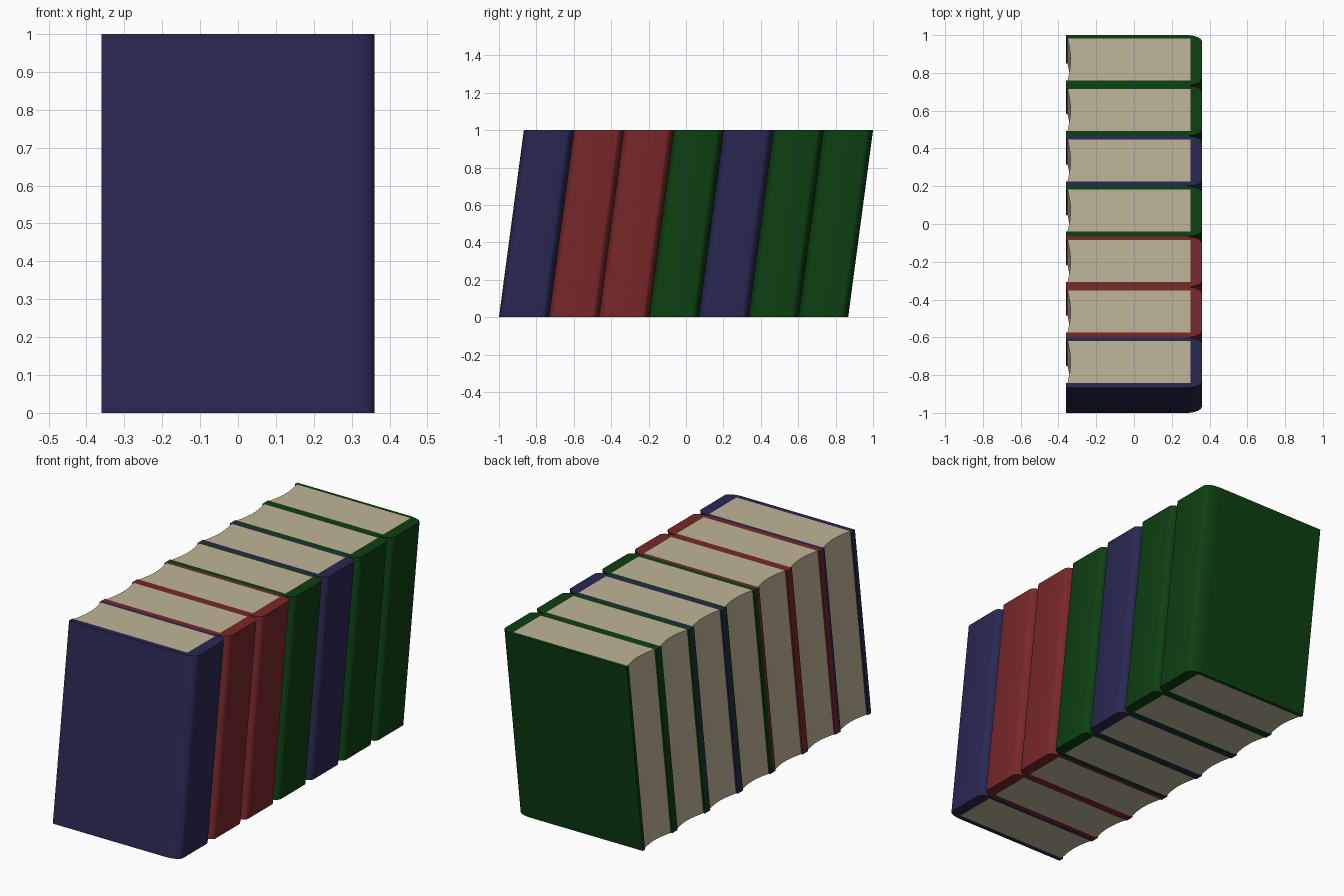
import bpy
import bmesh
import math

cube = bpy.data.objects.get("Cube")
if cube:
    bpy.data.objects.remove(cube, do_unlink=True)

COUNT = 7
LEAN = 0.133                      # how far the top shifts towards the back
DEPTH = (2.0 - LEAN) / COUNT      # thickness of one book
HALF = 0.36                       # half the cover width
FRONT, BACK = 0.026, 0.018        # board thicknesses
SPINE = 0.30                      # inner face of the spine


def material(name, rgb):
    mat = bpy.data.materials.new(name)
    mat.use_nodes = True
    mat.diffuse_color = (*rgb, 1)
    bsdf = mat.node_tree.nodes["Principled BSDF"]
    bsdf.inputs["Base Color"].default_value = (*rgb, 1)
    bsdf.inputs["Roughness"].default_value = 0.8
    return mat


COLOURS = {
    "blue": material("navy blue cloth", (0.022, 0.021, 0.085)),
    "red": material("dark red cloth", (0.19, 0.021, 0.023)),
    "green": material("dark green cloth", (0.004, 0.05, 0.006)),
}
PAPER = material("cream paper", (0.52, 0.46, 0.31))


def leaning_prism(name, outline, y0, mat):
    """Extrude an outline in plan from the floor to z = 1, leaning back."""
    bm = bmesh.new()
    rings = [[bm.verts.new((x, y0 + y + LEAN * z, z)) for x, y in outline]
             for z in (0, 1)]
    low, high = rings
    bm.faces.new(low[::-1])
    bm.faces.new(high)
    for i in range(len(outline)):
        j = (i + 1) % len(outline)
        bm.faces.new((low[i], low[j], high[j], high[i]))
    bmesh.ops.recalc_face_normals(bm, faces=bm.faces)
    mesh = bpy.data.meshes.new(name)
    bm.to_mesh(mesh)
    bm.free()
    mesh.materials.append(mat)
    obj = bpy.data.objects.new(name, mesh)
    bpy.context.collection.objects.link(obj)
    bpy.ops.object.select_all(action="DESELECT")
    obj.select_set(True)
    bpy.context.view_layer.objects.active = obj
    bpy.ops.object.shade_smooth_by_angle(angle=math.radians(35))
    return obj


# Cover plan: a U open at the fore edge, with rounded spine corners
RX, RY = 0.08, 0.035
corner = [(HALF - RX + RX * math.sin(a), RY - RY * math.cos(a))
          for a in (math.radians(15 * i) for i in range(7))]
cover_plan = [(-HALF, 0)] + corner
cover_plan += [(x, DEPTH - y) for x, y in reversed(corner)]
cover_plan += [(-HALF, DEPTH), (-HALF, DEPTH - BACK), (SPINE, DEPTH - BACK),
               (SPINE, FRONT), (-HALF, FRONT)]

# Page block plan: hollow fore edge
STEPS = 10
fore_edge = []
for i in range(STEPS + 1):
    t = i / STEPS
    hollow = 0.016 * math.sin(math.pi * t)
    fore_edge.append((-0.352 + hollow, DEPTH - BACK - t * (DEPTH - BACK - FRONT)))
page_plan = [(SPINE, FRONT), (SPINE, DEPTH - BACK)] + fore_edge

# Row of books, front to back
order = ["blue", "red", "red", "green", "blue", "green", "green"]
for n, colour in enumerate(order):
    y0 = -1 + n * DEPTH
    leaning_prism(f"book_{n + 1}_cover", cover_plan, y0, COLOURS[colour])
    leaning_prism(f"book_{n + 1}_pages", page_plan, y0, PAPER)
